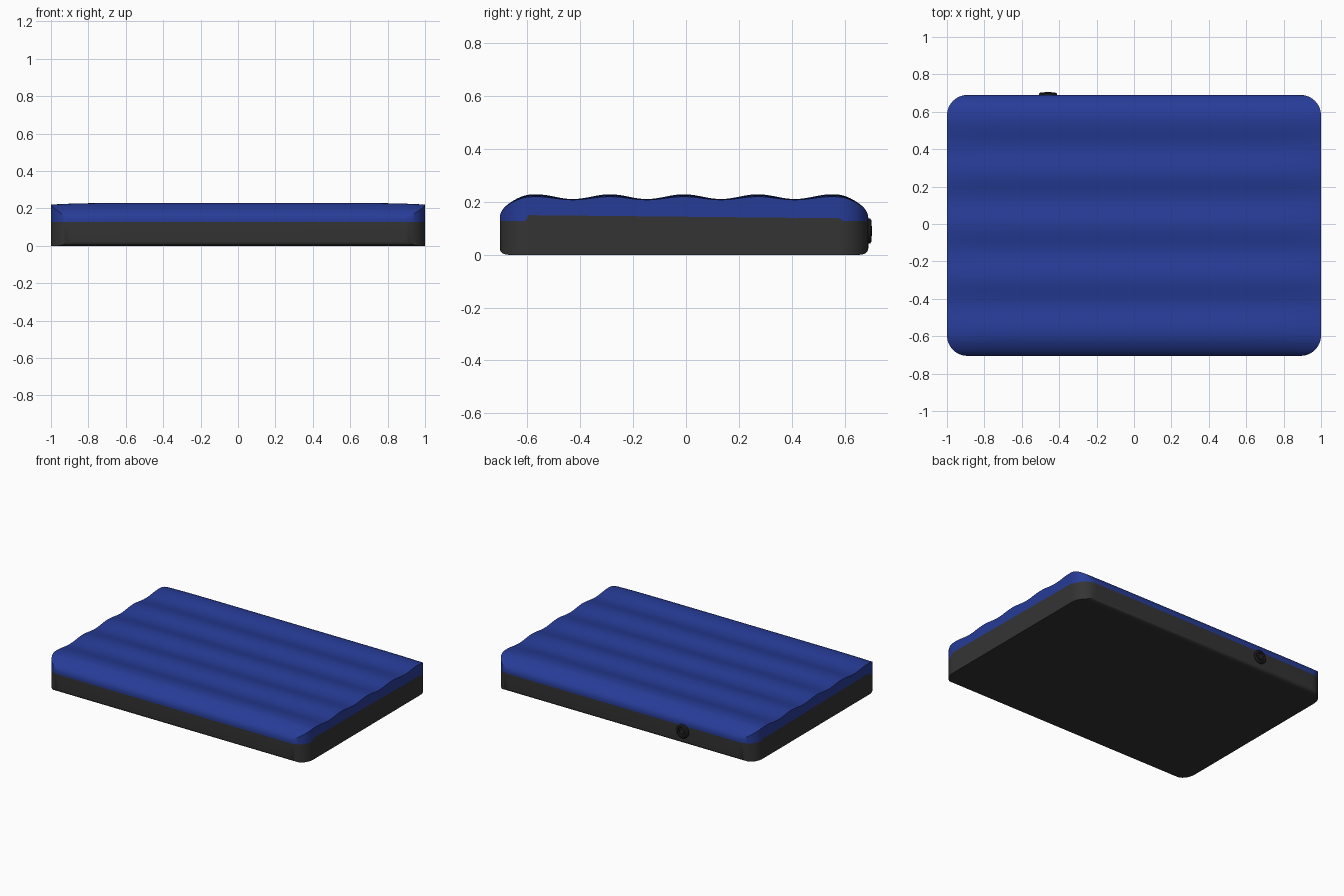
import bpy, bmesh, math
from mathutils import Vector

cube = bpy.data.objects.get("Cube")
if cube:
    bpy.data.objects.remove(cube, do_unlink=True)

FRONT, BACK, CORNER, WALL = -0.705, 0.69, 0.11, 0.14


def material(name, color):
    m = bpy.data.materials.new(name)
    m.use_nodes = True
    m.diffuse_color = (*color, 1)
    bsdf = m.node_tree.nodes["Principled BSDF"]
    bsdf.inputs["Base Color"].default_value = (*color, 1)
    bsdf.inputs["Roughness"].default_value = 0.7
    return m


blue = material("blue fabric", (0.02, 0.045, 0.31))
grey = material("dark grey base", (0.034, 0.034, 0.034))
black = material("black valve", (0.018, 0.018, 0.02))


def finish(bm, name, mats, angle):
    bmesh.ops.recalc_face_normals(bm, faces=bm.faces)
    mesh = bpy.data.meshes.new(name)
    bm.to_mesh(mesh)
    bm.free()
    for m in mats:
        mesh.materials.append(m)
    obj = bpy.data.objects.new(name, mesh)
    bpy.context.collection.objects.link(obj)
    bpy.ops.object.select_all(action='DESELECT')
    obj.select_set(True)
    bpy.context.view_layer.objects.active = obj
    bpy.ops.object.shade_smooth_by_angle(angle=math.radians(angle))
    return obj


# Mattress: cross-sections lofted from front to back
N_X, N_END, N_MID = 24, 12, 72
arc = [CORNER * (1 - math.cos(math.pi / 2 * i / N_END)) for i in range(N_END)]
inner = BACK - FRONT - 2 * CORNER
rows = [FRONT + a for a in arc]
rows += [FRONT + CORNER + inner * i / N_MID for i in range(N_MID + 1)]
rows += [BACK - a for a in reversed(arc)]


def rounding(d, radius):
    """Quarter-circle rise from 0 at the end to 1 at the given distance."""
    k = max(0.0, 1 - d / radius)
    return math.sqrt(max(0.0, 1 - k * k))


def section(y):
    d = min(y - FRONT, BACK - y)
    s = rounding(d, CORNER)
    w = 1 - CORNER + CORNER * s
    low = 0.025 * (1 - rounding(d, 0.03))
    seam = 0.128 if d < 0.1 else 0.144 - 0.01 * y
    wave = math.cos(math.tau * (y + 0.008) / 0.28)
    pts = [(-w, y, low), (-w, y, seam)]
    for i in range(N_X + 1):
        u = -math.cos(math.pi * i / N_X)
        edge = abs(u) ** 8
        h = 0.22 - 0.006 * edge + (0.009 - 0.003 * edge) * wave
        pts.append((u * w, y, WALL + s * (h - WALL)))
    return pts + [(w, y, seam), (w, y, low)]


bm = bmesh.new()
loops = [[bm.verts.new(p) for p in section(y)] for y in rows]
n = len(loops[0])
for a, b in zip(loops, loops[1:]):
    for i in range(n):
        j = (i + 1) % n
        f = bm.faces.new((a[i], a[j], b[j], b[i]))
        f.material_index = 1 if i in (0, n - 2, n - 1) else 0
# End walls, split at the seam
for loop in (loops[0], loops[-1]):
    bm.faces.new(loop[1:-1])
    bm.faces.new((loop[0], loop[1], loop[-2], loop[-1])).material_index = 1
finish(bm, "air_mattress", [blue, grey], 40)


# Air valve on the back wall, turned from a small profile
bm = bmesh.new()
centre = Vector((-0.46, BACK - 0.004, 0.09))
profile = [(0.047, 0), (0.047, 0.011), (0.04, 0.017), (0.032, 0.017),
           (0.028, 0.01), (0.02, 0.01), (0.018, 0.019), (0, 0.019)]
verts = [bm.verts.new(centre + Vector((r, h, 0))) for r, h in profile]
edges = [bm.edges.new(pair) for pair in zip(verts, verts[1:])]
bmesh.ops.spin(bm, geom=verts + edges, cent=centre, axis=(0, 1, 0),
               angle=math.tau, steps=32)
bmesh.ops.remove_doubles(bm, verts=bm.verts, dist=0.0002)
finish(bm, "air_valve", [black], 35)
